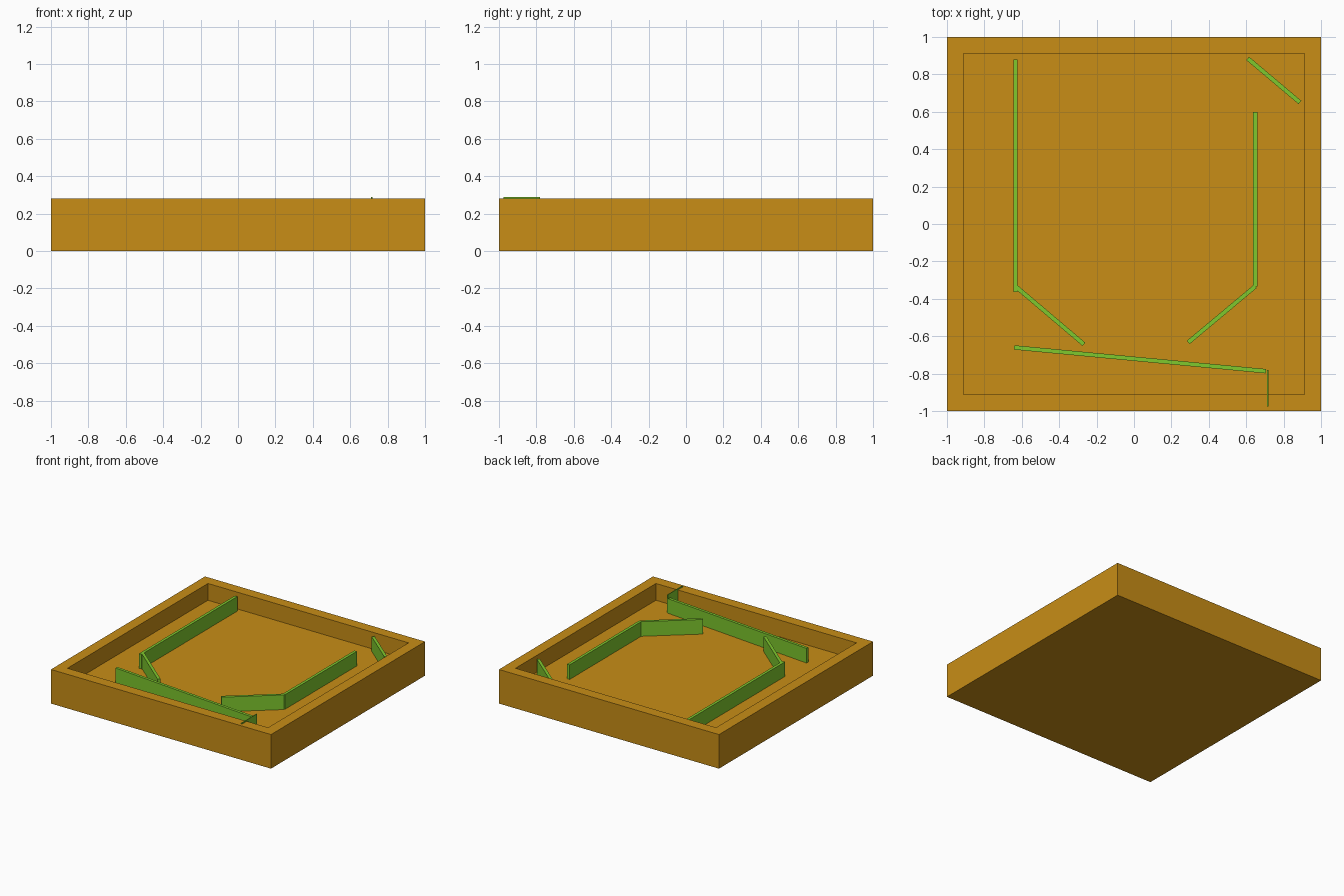
import bpy, bmesh
from mathutils import Vector, Matrix

if "Cube" in bpy.data.objects:
    bpy.data.objects.remove(bpy.data.objects["Cube"])

FLOOR, TOP, T = 0.142, 0.262, 0.023


def material(name, rgb):
    m = bpy.data.materials.new(name)
    m.diffuse_color = (*rgb, 1)
    m.use_nodes = True
    m.node_tree.nodes["Principled BSDF"].inputs["Base Color"].default_value = m.diffuse_color
    return m


def finish(bm, name, mat):
    me = bpy.data.meshes.new(name)
    bm.to_mesh(me)
    bm.free()
    me.materials.append(mat)
    ob = bpy.data.objects.new(name, me)
    bpy.context.collection.objects.link(ob)
    return ob


def wall(name, a, b, mat, thick=T, z0=FLOOR - 0.01, z1=TOP):
    """Upright strip running between two floor points."""
    a, b = Vector(a), Vector(b)
    d, mid = b - a, (a + b) / 2
    bm = bmesh.new()
    bmesh.ops.create_cube(bm, size=1)
    bmesh.ops.scale(bm, vec=(d.length, thick, z1 - z0), verts=bm.verts)
    bmesh.ops.rotate(bm, matrix=Matrix.Rotation(d.to_3d().to_2d().angle_signed(Vector((1, 0))), 3, 'Z'),
                     verts=bm.verts)
    bmesh.ops.translate(bm, vec=(mid.x, mid.y, (z0 + z1) / 2), verts=bm.verts)
    return finish(bm, name, mat)


wood = material("ochre", (0.578, 0.27, 0.008))
green = material("green", (0.21, 0.58, 0.027))

# Tray: solid slab with an inset recess
bm = bmesh.new()
bmesh.ops.create_cube(bm, size=1)
bmesh.ops.scale(bm, vec=(2, 2, 0.28), verts=bm.verts)
bmesh.ops.translate(bm, vec=(0, 0, 0.14), verts=bm.verts)
bm.normal_update()
top = max(bm.faces, key=lambda f: f.calc_center_median().z)
bmesh.ops.inset_region(bm, faces=[top], thickness=0.125)
pit = bmesh.ops.extrude_discrete_faces(bm, faces=[top])["faces"][0]
for v in pit.verts:
    v.co.z = FLOOR
bmesh.ops.recalc_face_normals(bm, faces=bm.faces)
finish(bm, "tray", wood)

# Guide walls inside the tray
for name, a, b in [
    ("left_guide", (-0.634, -0.364), (-0.634, 0.88)),
    ("left_funnel", (-0.629, -0.337), (-0.268, -0.643)),
    ("right_guide", (0.649, -0.335), (0.649, 0.60)),
    ("right_funnel", (0.649, -0.333), (0.29, -0.633)),
    ("corner_deflector", (0.608, 0.885), (0.887, 0.65)),
    ("bottom_ramp", (-0.641, -0.66), (0.705, -0.787)),
]:
    wall(name, a, b, green)

# Thin plunger plate set through the front rim
wall("plunger_plate", (0.715, -0.975), (0.715, -0.78), green, thick=0.006, z1=0.29)
